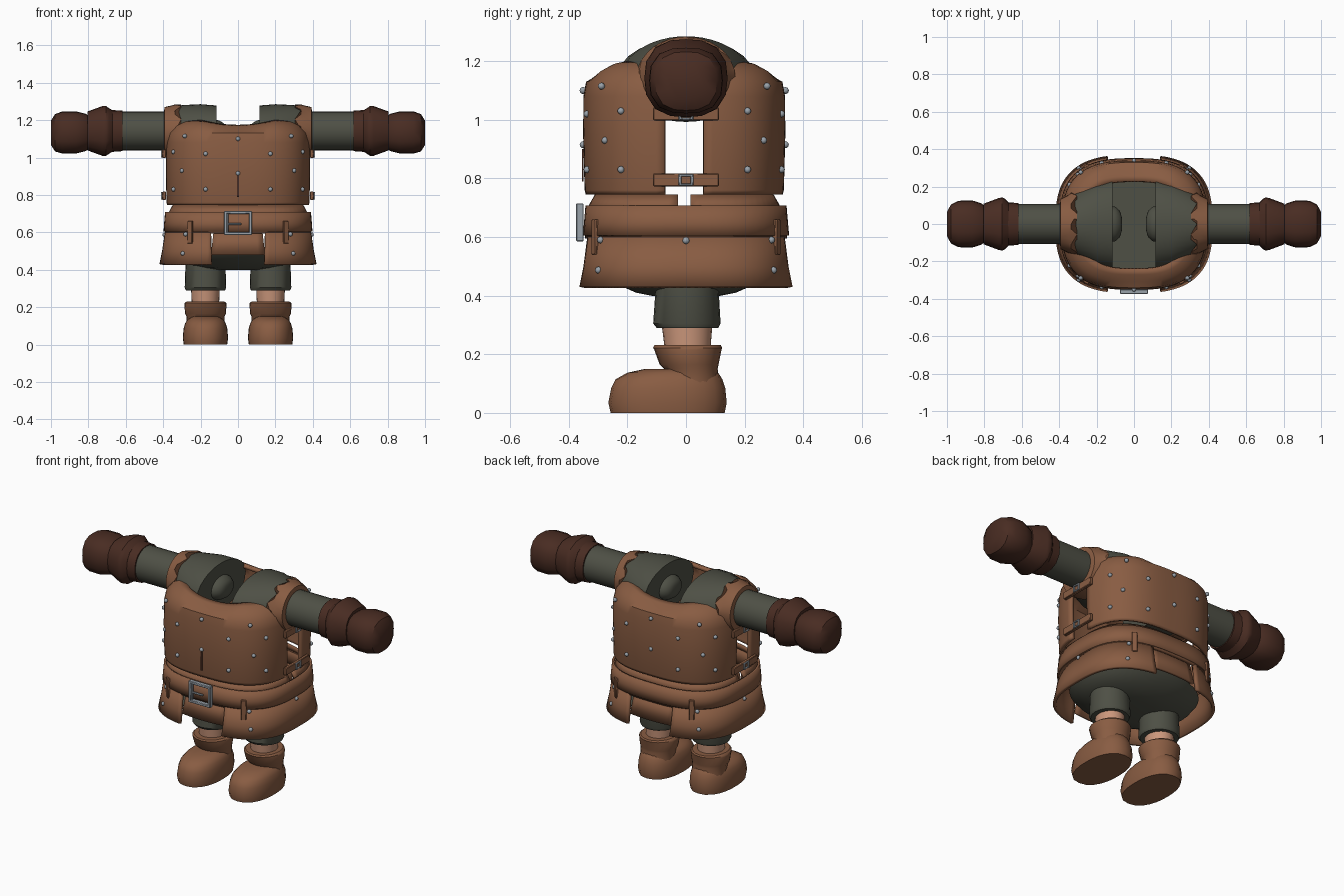
import bpy, bmesh, math
from mathutils import Vector

if "Cube" in bpy.data.objects:
    bpy.data.objects.remove(bpy.data.objects["Cube"])


def material(name, r, g, b):
    m = bpy.data.materials.new(name)
    m.use_nodes = True
    m.diffuse_color = (r, g, b, 1)
    node = m.node_tree.nodes["Principled BSDF"]
    node.inputs["Base Color"].default_value = (r, g, b, 1)
    node.inputs["Roughness"].default_value = 0.8
    return m


LEATHER = material("brown leather", .25, .108, .055)
CLOTH = material("dark green cloth", .077, .08, .06)
GLOVE = material("dark brown leather", .066, .025, .016)
SKIN = material("skin", .6, .31, .2)
METAL = material("grey metal", .32, .36, .4)


def finish(name, bm, mat, thick=0, angle=35, bevel=0):
    me = bpy.data.meshes.new(name)
    bm.to_mesh(me)
    bm.free()
    ob = bpy.data.objects.new(name, me)
    bpy.context.collection.objects.link(ob)
    me.materials.append(mat)
    if thick:
        mod = ob.modifiers.new("thickness", "SOLIDIFY")
        mod.thickness, mod.offset = thick, -1
    if bevel:
        mod = ob.modifiers.new("bevel", "BEVEL")
        mod.width, mod.segments = bevel, 1
    bpy.ops.object.select_all(action="DESELECT")
    ob.select_set(True)
    bpy.context.view_layer.objects.active = ob
    bpy.ops.object.shade_smooth_by_angle(angle=math.radians(angle))
    return ob


def ring(center, a, b, axis="z", n=2, seg=24, arc=None):
    """Superellipse outline around an axis; arc gives an open span of angles."""
    pts = []
    t0, t1 = arc or (0, 2 * math.pi)
    for i in range(seg + 1 if arc else seg):
        t = t0 + (t1 - t0) * i / seg
        c, s = math.cos(t), math.sin(t)
        r = (abs(c / a) ** n + abs(s / b) ** n) ** (-1 / n)
        off = (r * c, r * s, 0) if axis == "z" else (0, r * c, r * s)
        pts.append(Vector(center) + Vector(off))
    return pts


def loft(name, rings, mat, closed=True, caps=True, thick=0, angle=35):
    bm = bmesh.new()
    vs = [[bm.verts.new(p) for p in r] for r in rings]
    n = len(rings[0])
    for lo, hi in zip(vs, vs[1:]):
        for i in range(n if closed else n - 1):
            j = (i + 1) % n
            bm.faces.new((lo[i], lo[j], hi[j], hi[i]))
    if caps:
        bm.faces.new(vs[0][::-1])
        bm.faces.new(vs[-1])
    if not thick:
        bmesh.ops.recalc_face_normals(bm, faces=bm.faces)
    return finish(name, bm, mat, thick, angle)


def box(name, center, size, mat, turn=0, bevel=.003):
    bm = bmesh.new()
    bmesh.ops.create_cube(bm, size=1)
    bmesh.ops.scale(bm, vec=size, verts=bm.verts)
    ob = finish(name, bm, mat, bevel=bevel)
    ob.location = center
    ob.rotation_euler.z = turn
    return ob


def rivet(name, p):
    bm = bmesh.new()
    bmesh.ops.create_icosphere(bm, subdivisions=2, radius=.012)
    finish(name, bm, METAL, angle=60).location = p


N = 2.8
CY = -.006
PI = math.pi


def depth(x, a, b):
    return b * (1 - min(1, abs(x) / a) ** N) ** (1 / N)


# Chest and back plates, open at the sides
plate = [(.745, .38, .336), (.76, .384, .34), (.95, .387, .345), (1.08, .385, .344),
         (1.13, .375, .335), (1.17, .345, .302), (1.192, .31, .265), (1.2, .275, .235)]
for side, start in (("back", 0), ("front", PI)):
    rings = []
    for z, a, b in plate:
        r = ring((0, CY, z), a, b, n=N, seg=36, arc=(start + .17, start + PI - .17))
        if z > 1.15:
            for p in r:
                p.z -= .025 * max(0, 1 - (p.x / .19) ** 2)
        rings.append(r)
    loft(side + "_plate", rings, LEATHER, closed=False, caps=False, thick=.02)
    flange = [ring((0, CY, z), a, b, n=N, seg=36, arc=(start + .06, start + PI - .06))
              for z, a, b in ((.69, .38, .336), (.745, .35, .305))]
    loft(side + "_waist_flange", flange, LEATHER, closed=False, caps=False, thick=.012)

# Skirt in two halves with a notch front and back, under a full waistband
skirt = [(.43, .42, .37), (.5, .406, .357), (.6, .391, .345)]
for side, start in (("left", -PI / 2), ("right", PI / 2)):
    rings = []
    for k, (z, a, b) in enumerate(skirt):
        g = .37 + .02 * k
        rings.append(ring((0, 0, z), a, b, n=N, seg=40, arc=(start + g, start + PI - g)))
    loft(side + "_skirt", rings, LEATHER, closed=False, caps=False, thick=.018)
waist = [ring((0, 0, z), a, b, n=N, seg=72)
         for z, a, b in ((.595, .391, .345), (.65, .387, .34), (.7, .383, .334))]
loft("waistband", waist, LEATHER, caps=False, thick=.018)
belt = [ring((0, 0, z), a, b, n=N, seg=72)
        for z, a, b in ((.605, .398, .352), (.65, .395, .348), (.708, .39, .343))]
loft("belt", belt, LEATHER, caps=False, thick=.012)
for side, s in (("front", -1), ("back", 1)):
    flap = []
    for z, w, y in ((.48, .145, .345), (.61, .13, .325)):
        row = [Vector((-s * w * k / 4, s * (y - .012 * (k / 4) ** 2), z)) for k in range(-4, 5)]
        flap.append(row)
    loft(side + "_flap", flap, LEATHER, closed=False, caps=False, thick=.015)

# Belt buckle
for x in (-.066, .066):
    box("buckle_upright", (x, -.362, .65), (.016, .026, .13), METAL)
for z in (.593, .707):
    box("buckle_bar", (0, -.362, z), (.148, .026, .016), METAL)
box("buckle_prong", (-.02, -.362, .645), (.075, .012, .01), METAL)
box("buckle_post", (-.055, -.362, .65), (.01, .012, .1), METAL)
box("chest_slit", (0, -.352, .845), (.012, .006, .11), GLOVE, bevel=0)

# Rivets on plates and skirt
rows = [(0, 1.1), (.285, 1.115), (.345, 1.03), (.173, 1.02), (.3, .93), (0, .915),
        (.345, .83), (.173, .83)]
for sy in (-1, 1):
    for x, z in rows:
        for sx in ((1, -1) if x else (1,)):
            rivet("plate_rivet", (sx * x, CY + sy * depth(x, .386, .345), z))
    for sx in (-1, 1):
        rivet("skirt_rivet", (sx * .28, sy * depth(.28, .393, .347), .59))
        rivet("skirt_rivet", (sx * .295, sy * depth(.295, .408, .359), .487))
        box("belt_loop", (sx * .255, sy * depth(.255, .397, .35), .6), (.03, .016, .12),
            LEATHER, turn=-sx * sy * .55)

# Seat closing the bottom of the body
seat = [ring((0, 0, z), a, b, n=2.2, seg=40)
        for z, a, b in ((.398, .12, .11), (.41, .2, .17), (.43, .28, .215),
                        (.465, .335, .28), (.5, .36, .31))]
loft("seat", seat, CLOTH)

for side, s in (("left", 1), ("right", -1)):

    def along_x(name, sections, mat, n=2, seg=24, cz=1.142, angle=35):
        return loft(side + name, [ring((s * x, 0, cz + dz), a, b, "x", n, seg)
                                  for x, a, b, dz in sections], mat, angle=angle)

    # Shoulder, leather shoulder cap with a ragged edge, and sleeve
    along_x("_shoulder", [(.115, .24, .142, -.006), (.2, .222, .146, -.003),
                          (.3, .172, .138, 0), (.385, .125, .125, -.003)], CLOTH, seg=32)
    along_x("_shoulder_knob", [(.065, .035, .03, -.01), (.075, .07, .05, -.01),
                               (.1, .092, .066, -.01), (.12, .095, .07, -.01)], CLOTH)
    cap = [ring((s * x, 0, z), a, b, "x", 2, 32) for x, a, b, z in
           ((.318, .169, .142, 1.142), (.35, .155, .14, 1.139), (.392, .135, .133, 1.137),
            (.397, .1, .1, 1.142))]
    for i, p in enumerate(cap[0]):
        p.x += s * (.018 if i % 4 < 2 else -.014)
    loft(side + "_shoulder_cap", cap, LEATHER)
    along_x("_sleeve", [(.38, .106, .104, 0), (.64, .106, .104, 0)], CLOTH)

    # Glove with flared cuff
    along_x("_glove_cuff", [(.618, .112, .108, 0), (.675, .116, .112, 0)], GLOVE, 2.4, 16)
    along_x("_glove_flare", [(.67, .115, .11, 0), (.69, .136, .122, 0), (.705, .142, .133, 0),
                             (.725, .138, .133, 0), (.805, .108, .104, 0)], GLOVE, 2.6, 16)
    along_x("_hand", [(.79, .09, .085, -.008), (.815, .11, .1, -.008), (.865, .126, .112, -.008),
                      (.94, .124, .112, -.008), (.978, .105, .1, -.01), (1, .065, .065, -.01)],
            GLOVE, 2.7, 16)

    # Side straps with small buckles
    for z in (.795, 1.02):
        box(side + "_side_strap", (s * .395, 0, z), (.02, .225, .044), LEATHER)
        for dy in (-.02, .02):
            box(side + "_strap_buckle", (s * .408, dy, z), (.01, .01, .04), METAL, bevel=.002)
        for dz in (-.016, .016):
            box(side + "_strap_buckle", (s * .408, 0, z + dz), (.01, .05, .008), METAL, bevel=.002)
    rivet(side + "_skirt_rivet", (s * .393, 0, .588))

    # Trouser leg, shin and boot
    def along_z(name, sections, mat, n=2, seg=24):
        """Sections give height, half width, front y and back y."""
        return loft(side + name, [ring((s * .174, (f + k) / 2, z), w, (k - f) / 2, "z", n, seg)
                                  for z, w, f, k in sections], mat)

    along_z("_trouser_leg", [(.29, .105, -.1, .11), (.305, .111, -.112, .118),
                             (.48, .105, -.1, .108)], CLOTH)
    along_z("_shin", [(.2, .072, -.07, .082), (.3, .077, -.083, .09)], SKIN)
    along_z("_boot_foot", [(0, .116, -.257, .132), (.035, .121, -.265, .139),
                           (.085, .117, -.255, .134), (.115, .108, -.24, .124),
                           (.137, .094, -.2, .11), (.15, .065, -.14, .09)], LEATHER, 2.3, 28)
    along_z("_boot_cuff", [(.1, .1, -.07, .115), (.15, .102, -.075, .108),
                           (.165, .109, -.09, .111), (.215, .113, -.108, .121),
                           (.222, .111, -.112, .123), (.231, .1, -.108, .119)], LEATHER)
